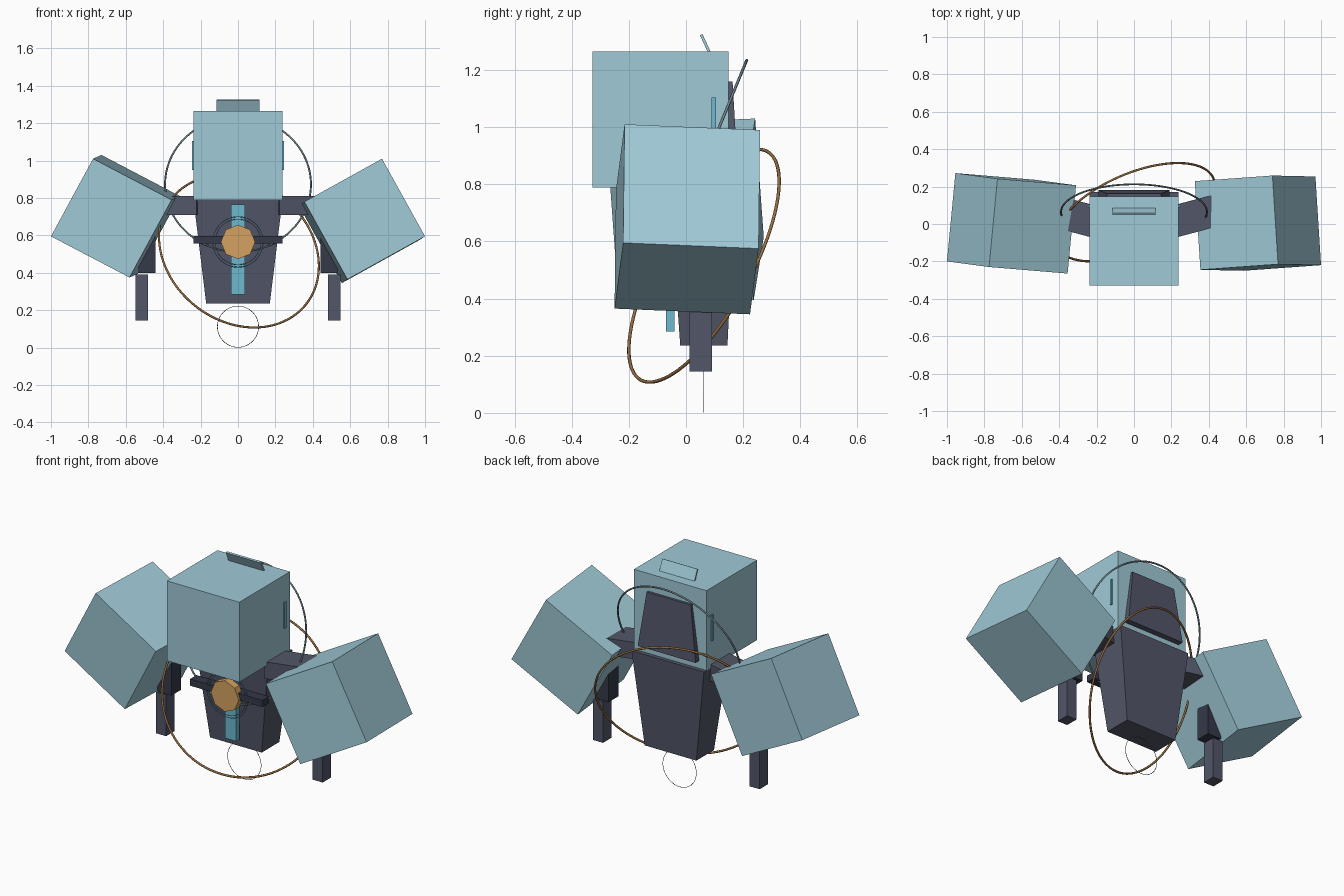
import bpy, bmesh, math
from mathutils import Matrix, Vector

if "Cube" in bpy.data.objects:
    bpy.data.objects.remove(bpy.data.objects["Cube"])


def material(name, rgb):
    m = bpy.data.materials.new(name)
    m.diffuse_color = (*rgb, 1)
    m.use_nodes = True
    m.node_tree.nodes["Principled BSDF"].inputs["Base Color"].default_value = m.diffuse_color
    return m


PALE = material("pale_blue", (0.35, 0.59, 0.68))
DARK = material("slate", (0.085, 0.095, 0.14))
BELT = material("dark_slate", (0.035, 0.04, 0.065))
CYAN = material("cyan", (0.15, 0.48, 0.62))
GOLD = material("amber", (0.66, 0.36, 0.12))
BRONZE = material("bronze", (0.30, 0.15, 0.05))
STEEL = material("steel", (0.16, 0.23, 0.25))


def finish(name, bm, mat, matrix=Matrix(), smooth=False):
    bmesh.ops.recalc_face_normals(bm, faces=bm.faces)
    me = bpy.data.meshes.new(name)
    for f in bm.faces:
        f.smooth = smooth
    bm.to_mesh(me)
    bm.free()
    me.materials.append(mat)
    ob = bpy.data.objects.new(name, me)
    ob.matrix_world = matrix
    bpy.context.collection.objects.link(ob)
    return ob


def box(name, center, size, mat, rot=Matrix()):
    bm = bmesh.new()
    bmesh.ops.create_cube(bm, size=1, matrix=Matrix.Diagonal((*size, 1)))
    return finish(name, bm, mat, Matrix.Translation(center) @ rot)


def edge_box(name, corner, a, b, d, mat):
    """Box spanned from one corner by three edge vectors."""
    a, b, d = Vector(a), Vector(b), Vector(d)
    bm = bmesh.new()
    bmesh.ops.create_cube(bm, size=1)
    for v in bm.verts:
        p = v.co + Vector((0.5, 0.5, 0.5))
        v.co = Vector(corner) + a * p.x + b * p.y + d * p.z
    return finish(name, bm, mat)


def frustum(name, low, high, mat):
    """Tapered block; each end is (z, half width, y front, y back)."""
    bm = bmesh.new()
    rings = []
    for z, w, y0, y1 in (low, high):
        rings.append([bm.verts.new(p) for p in
                      ((-w, y0, z), (w, y0, z), (w, y1, z), (-w, y1, z))])
    for ring in rings:
        bm.faces.new(ring)
    for i in range(4):
        j = (i + 1) % 4
        bm.faces.new((rings[0][i], rings[0][j], rings[1][j], rings[1][i]))
    return finish(name, bm, mat)


def hoop(name, center, normal, radius, tube, mat, n=72, m=8):
    bm = bmesh.new()
    rings = []
    for i in range(n):
        t = 2 * math.pi * i / n
        ring = []
        for k in range(m):
            s = 2 * math.pi * k / m
            r = radius + tube * math.cos(s)
            ring.append(bm.verts.new((r * math.cos(t), r * math.sin(t), tube * math.sin(s))))
        rings.append(ring)
    for i in range(n):
        p, q = rings[i], rings[(i + 1) % n]
        for k in range(m):
            l = (k + 1) % m
            bm.faces.new((p[k], q[k], q[l], p[l]))
    rot = Vector(normal).to_track_quat('Z', 'Y').to_matrix().to_4x4()
    return finish(name, bm, mat, Matrix.Translation(center) @ rot, True)


# Head with tilted top plate, side bars and back panel
box("head", (0, -0.09, 1.027), (0.476, 0.476, 0.475), PALE)
box("head_top_plate", (0, 0.072, 1.283), (0.23, 0.01, 0.09), PALE, Matrix.Rotation(0.43, 4, 'X'))
for side, s in (("left", -1), ("right", 1)):
    box(side + "_ear_bar", (s * 0.235, 0.097, 1.027), (0.02, 0.016, 0.155), CYAN)
frustum("back_panel", (0.835, 0.19, 0.12, 0.182), (1.16, 0.145, 0.12, 0.163), DARK)

# Torso with chest strip, belt and round gem
frustum("torso", (0.235, 0.17, -0.02, 0.145), (0.79, 0.238, -0.06, 0.172), DARK)
box("chest_strip", (0, -0.055, 0.525), (0.074, 0.03, 0.48), CYAN)
box("belt", (0, -0.08, 0.578), (0.476, 0.06, 0.04), BELT)
bm = bmesh.new()
bmesh.ops.create_cone(bm, cap_ends=True, segments=8, radius1=0.092, radius2=0.092, depth=0.045)
finish("chest_gem", bm, GOLD,
       Matrix.Translation((0, -0.102, 0.565)) @ Matrix.Rotation(math.pi / 2, 4, 'X'))
for name, r in (("outer_gem_ring", 0.135), ("inner_gem_ring", 0.122)):
    hoop(name, (0, -0.1, 0.565), (0, 1, 0), r, 0.002, CYAN, 48, 6)

# Shoulders, forearms and hands
for side, s in (("left", -1), ("right", 1)):
    box(side + "_shoulder", (s * 0.335, 0.045, 0.76), (0.28, 0.17, 0.1), DARK,
        Matrix.Rotation(s * 0.26, 4, 'Z'))
    box(side + "_forearm", (s * 0.487, 0.05, 0.55), (0.09, 0.09, 0.3), BELT)
    box(side + "_hand", (s * 0.515, 0.052, 0.268), (0.066, 0.078, 0.245), DARK)

# Big tilted arm blocks
edge_box("right_arm_block", (0.77, -0.215, 1.01),
         (0.23, -0.005, -0.415), (-0.415, -0.03, -0.23), (-0.03, 0.474, -0.02), PALE)
edge_box("left_arm_block", (-0.775, -0.23, 1.01),
         (-0.225, 0.03, -0.415), (0.42, -0.035, -0.22), (0.045, 0.472, 0.02), PALE)

# Floating hoops
hoop("bronze_hoop", (0.005, 0.063, 0.515), (0.354, -0.817, 0.453), 0.457, 0.006, BRONZE, 96)
hoop("steel_hoop", (0, 0.064, 0.873), (0, 0.925, -0.38), 0.39, 0.005, STEEL, 96)
hoop("lower_hoop", (0, 0.06, 0.112), (0, 1, 0), 0.11, 0.0015, STEEL, 64, 6)
